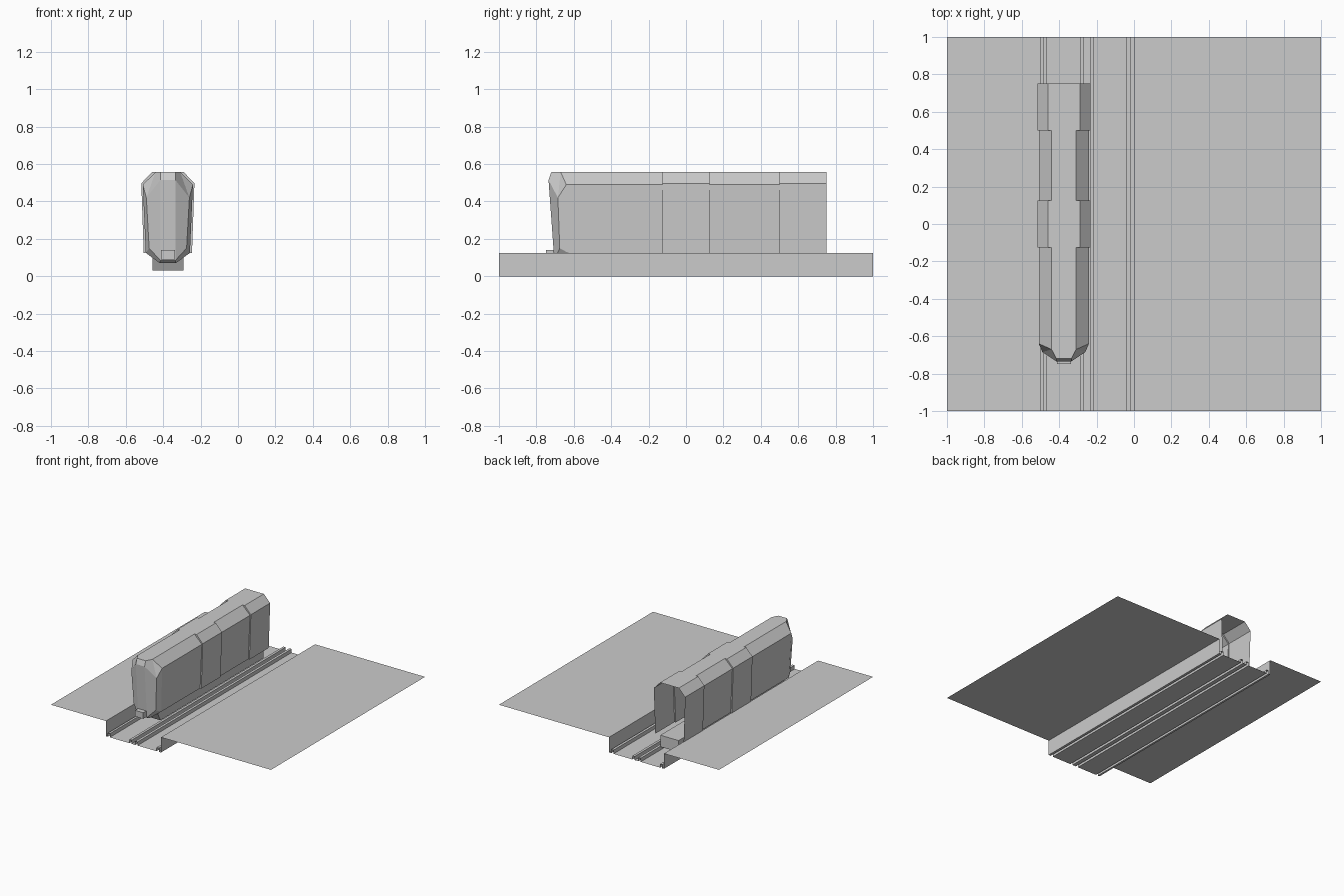
import bpy, bmesh

cube = bpy.data.objects.get("Cube")
if cube:
    bpy.data.objects.remove(cube, do_unlink=True)

grey = bpy.data.materials.new("plain_grey")
grey.use_nodes = True
grey.diffuse_color = (0.6, 0.6, 0.6, 1)
grey.node_tree.nodes["Principled BSDF"].inputs["Base Color"].default_value = grey.diffuse_color

TRACK_X = -0.375   # centreline of the occupied track


def finish(name, bm, x=0.0, mirror=False):
    """Turn a bmesh into an object whose highest flat face points up."""
    bmesh.ops.recalc_face_normals(bm, faces=bm.faces[:])
    top = max(bm.faces, key=lambda f: f.calc_center_median().z)
    if top.normal.z < 0:
        bmesh.ops.reverse_faces(bm, faces=bm.faces[:])
    mesh = bpy.data.meshes.new(name)
    bm.to_mesh(mesh)
    bm.free()
    mesh.materials.append(grey)
    ob = bpy.data.objects.new(name, mesh)
    ob.location.x = x
    bpy.context.collection.objects.link(ob)
    if mirror:
        mod = ob.modifiers.new("mirror", "MIRROR")
        mod.use_clip = True
    return ob


def loft(bm, rings):
    """Join successive open rings with quads."""
    for a, b in zip(rings, rings[1:]):
        for i in range(len(a) - 1):
            bm.faces.new((a[i], a[i + 1], b[i + 1], b[i]))


# Ground sheet with a sunken bed and four rail ridges
GROUND, RAIL_TOP = 0.125, 0.03
profile = [(-1, GROUND), (-0.5, GROUND), (-0.5, 0)]
for left, right in ((-0.484, -0.465), (-0.288, -0.267), (-0.234, -0.213), (-0.041, -0.02)):
    profile += [(left, 0), (left, RAIL_TOP), (right, RAIL_TOP), (right, 0)]
profile += [(0, 0), (0, GROUND), (1, GROUND)]
bm = bmesh.new()
loft(bm, [[bm.verts.new((x, y, z)) for x, z in profile] for y in (-1, 1)])
finish("ground_with_track_bed", bm)

# Carriage shell: half section lofted along its length, then mirrored
narrow = [(0.118, 0.125), (0.134, 0.49), (0.066, 0.557), (0, 0.557)]
wide = [(0.129, 0.125), (0.142, 0.497), (0.085, 0.557), (0, 0.557)]
stations = [(-0.125, narrow), (-0.125, wide), (0.125, wide), (0.125, narrow),
            (0.5, narrow), (0.5, wide), (0.75, wide)]
bm = bmesh.new()
V = bm.verts.new

# Faceted nose points
sill, shoulder, roof = V((0.118, -0.63, 0.125)), V((0.134, -0.64, 0.49)), V((0.066, -0.67, 0.557))
roof_mid = V((0, -0.67, 0.557))
brow, brow_mid = V((0.04, -0.72, 0.557)), V((0, -0.72, 0.557))
tip, tip_mid = V((0.04, -0.735, 0.515)), V((0, -0.735, 0.515))
cheek, jaw = V((0.115, -0.685, 0.42)), V((0.1, -0.675, 0.15))
chin, chin_mid = V((0.04, -0.704, 0.085)), V((0, -0.704, 0.085))
lip, lip_mid = V((0.043, -0.68, 0.07)), V((0, -0.68, 0.07))
for face in ((roof_mid, roof, brow, brow_mid), (brow_mid, brow, tip, tip_mid),
             (tip_mid, tip, chin, chin_mid), (chin_mid, chin, lip, lip_mid),
             (roof, cheek, tip, brow), (roof, shoulder, cheek),
             (shoulder, sill, jaw, cheek), (cheek, jaw, chin, tip),
             (jaw, sill, lip, chin)):
    bm.faces.new(face)
loft(bm, [[sill, shoulder, roof, roof_mid]]
     + [[V((x, y, z)) for x, z in section] for y, section in stations[:1]])
# Continue from the last ring of the front section
bm.verts.ensure_lookup_table()
first = bm.verts[-len(narrow):]
rings = [first]
for y, section in stations[1:]:
    ring = [V((x, y, z)) for x, z in section[:-1]]
    # Steps share the centre roof point
    same = abs(rings[-1][-1].co.y - y) < 0.001
    ring.append(rings[-1][-1] if same else V((0, y, section[-1][1])))
    if same:
        for i in range(2):
            bm.faces.new((rings[-1][i], rings[-1][i + 1], ring[i + 1], ring[i]))
    else:
        loft(bm, [rings[-1], ring])
    rings.append(ring)
finish("carriage_shell", bm, TRACK_X, mirror=True)


def box(name, half, z0, z1, front_low, front_high, back):
    """Box centred on the track, with an optionally raked front."""
    bm = bmesh.new()
    bmesh.ops.create_cube(bm, size=2)
    for v in bm.verts:
        low = v.co.z < 0
        v.co.y = back if v.co.y > 0 else (front_low if low else front_high)
        v.co.x *= half
        v.co.z = z0 if low else z1
    return finish(name, bm, TRACK_X)


# Undercarriage between the rails and the front coupler
box("undercarriage", 0.083, 0.03, 0.125, -0.59, -0.64, 0.75)
box("front_coupler", 0.037, 0.09, 0.14, -0.748, -0.748, -0.69)
